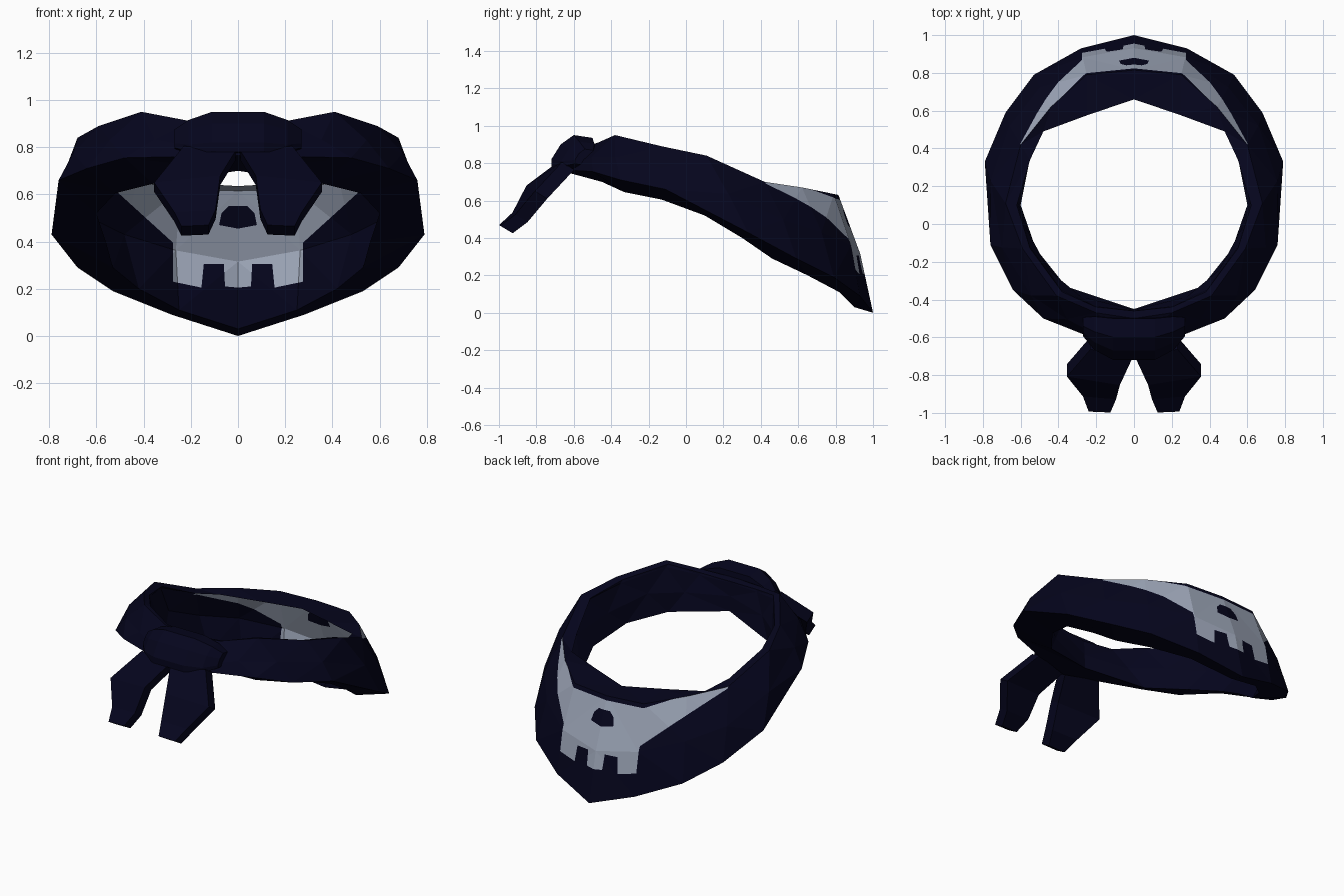
import bpy
import bmesh
from mathutils import Vector

cube = bpy.data.objects.get("Cube")
if cube:
    bpy.data.objects.remove(cube, do_unlink=True)


def make_material(name, colour):
    mat = bpy.data.materials.new(name)
    mat.use_nodes = True
    mat.diffuse_color = colour
    mat.node_tree.nodes["Principled BSDF"].inputs["Base Color"].default_value = colour
    return mat


navy = make_material("dark navy cloth", (0.0015, 0.0015, 0.012, 1))
grey = make_material("pale grey print", (0.345, 0.39, 0.49, 1))


def loft(sections, caps=()):
    """Skin a row of closed sections; face.material_index keeps the side number."""
    bm = bmesh.new()
    rows = [[bm.verts.new(p) for p in section] for section in sections]
    count = len(rows[0])
    for near, far in zip(rows, rows[1:]):
        for i in range(count):
            j = (i + 1) % count
            face = bm.faces.new((near[i], near[j], far[j], far[i]))
            face.material_index = i
    for index in caps:
        bm.faces.new(rows[index])
    bmesh.ops.recalc_face_normals(bm, faces=bm.faces[:])
    return bm


def finish(name, bm):
    mesh = bpy.data.meshes.new(name)
    bm.to_mesh(mesh)
    bm.free()
    mesh.materials.append(navy)
    mesh.materials.append(grey)
    obj = bpy.data.objects.new(name, mesh)
    bpy.context.collection.objects.link(obj)
    mirror = obj.modifiers.new("Mirror", "MIRROR")
    mirror.use_axis[0] = True
    mirror.use_clip = True
    mirror.merge_threshold = 0.001
    return obj


def inside(point, outline):
    """Even-odd test in the x-z plane."""
    x, z = point
    hit = False
    for (ax, az), (bx, bz) in zip(outline, outline[1:] + outline[:1]):
        if (az > z) != (bz > z) and x < ax + (z - az) * (bx - ax) / (bz - az):
            hit = not hit
    return hit


# Neckerchief band: four rails of one half, from the back point to the knot
inner_rim = [(0, .66, .635), (.25, .575, .65), (.48, .49, .665), (.55, .34, .71), (.62, .1, .83),
             (.55, -.13, .88), (.38, -.36, .94), (.2, -.44, .9), (0, -.46, .89)]
outer_rim = [(0, .815, .63), (.25, .79, .635), (.44, .62, .67), (.6, .42, .7), (.68, .11, .84),
             (.59, -.13, .89), (.41, -.38, .95), (.2, -.47, .91), (0, -.5, .9)]
outer_hem = [(0, 1, 0), (.28, .93, .09), (.53, .79, .19), (.68, .59, .29), (.79, .33, .43),
             (.76, -.11, .66), (.64, -.35, .71), (.48, -.5, .755), (0, -.69, .765)]
inner_hem = [(0, .9, .03), (.25, .82, .11), (.42, .65, .2), (.53, .46, .29), (.56, .3, .4),
             (.6, .1, .52), (.52, -.13, .605), (.36, -.33, .645), (0, -.45, .7)]
# How closely the lining follows the outer cloth: thin at the back, full at the knot
hollow = [1, 1, 1, .8, .4, 0, 0, 0, 0]

sections = []
for top, rim, hem, fold, depth in zip(inner_rim, outer_rim, outer_hem, inner_hem, hollow):
    top, rim, hem, fold = (Vector(p) for p in (top, rim, hem, fold))
    middle = rim.lerp(hem, 0.5)
    outward = Vector((middle.x, middle.y, 0)).normalized()
    swell = middle + outward * 0.024
    under = fold.lerp(top, 0.95).lerp(rim - outward * 0.02 - Vector((0, 0, 0.015)), depth)
    lining = fold.lerp(top, 0.5).lerp(swell - outward * 0.03, depth)
    sections.append([top, rim, swell, hem, fold, lining, under])
    # mirrored ends must stay on the centre line
    if top.x == 0:
        for point in sections[-1]:
            point.x = 0
band = loft(sections)
bmesh.ops.triangulate(band, faces=band.faces[:])

# Jaw print on the back, cut into the cloth; half outlines in x and z
jaw = [(0, .205), (.055, .21), (.06, .305), (.145, .305), (.155, .205), (.275, .23),
       (.275, .395), (.6, .69), (.6, .72), (0, .72)]
nose = [(0, .455), (.08, .47), (.07, .52), (.04, .55), (0, .55)]
brow = [(0, .605), (.25, .61), (.4, .665), (.4, .74), (0, .74)]

for outline in (jaw, nose, brow):
    for (ax, az), (bx, bz) in zip(outline, outline[1:] + outline[:1]):
        faces = [f for f in band.faces
                 if f.material_index and f.calc_center_median().y > 0.2]
        edges = {e for f in faces for e in f.edges}
        verts = {v for f in faces for v in f.verts}
        bmesh.ops.bisect_plane(band, geom=list(verts) + list(edges) + faces, dist=1e-5,
                               plane_co=(ax, 0, az), plane_no=(bz - az, 0, ax - bx))

for face in band.faces:
    centre = face.calc_center_median()
    spot = (centre.x, centre.z)
    on_wall = face.material_index > 0 and centre.y > 0.36
    bare = inside(spot, nose) or (face.material_index == 1 and inside(spot, brow))
    face.material_index = 1 if on_wall and inside(spot, jaw) and not bare else 0
finish("neckerchief_band", band)

# Knot: a rounded cloth roll whose ends droop and wrap back onto the band
roll = [(-.72, .78), (-.72, .82), (-.67, .9), (-.6, .95), (-.5, .935), (-.49, .82), (-.6, .765)]
sections = []
for x, scale, back, drop in ((0, 1, 0, 0), (.11, 1, 0, 0), (.21, .8, .03, .015), (.27, .45, .06, .02)):
    sections.append([(x, -.6 + back + (y + .6) * scale, .85 - drop + (z - .85) * scale)
                     for y, z in roll])
knot = loft(sections, caps=(-1,))
for face in knot.faces:
    face.material_index = 0
finish("knot", knot)

# Hanging tails: inner and outer edge at each step down the cloth
tail_edges = [((.01, -.68, .765), (.23, -.63, .785)), ((.075, -.82, .66), (.355, -.775, .63)),
              ((.095, -.895, .515), (.27, -.88, .505)), ((.125, -.965, .45), (.24, -.96, .445))]
thick = Vector((0, -0.033, 0.02))
sections = []
for inner, outer in tail_edges:
    inner, outer = Vector(inner), Vector(outer)
    sections.append([inner - thick, outer - thick, outer + thick, inner + thick])
tails = loft(sections, caps=(0, -1))
for face in tails.faces:
    face.material_index = 0
finish("tails", tails)
